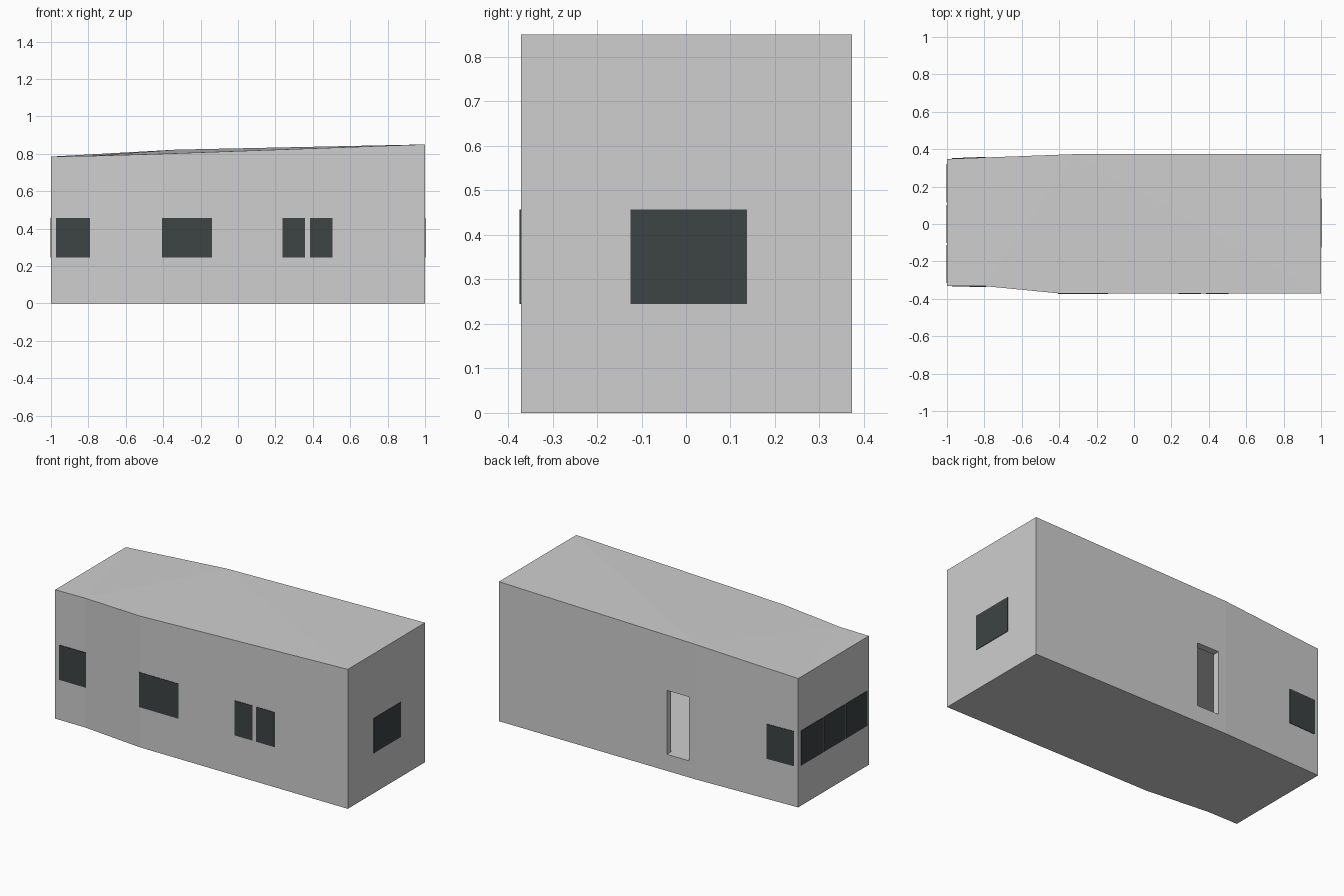
import bpy, bmesh

if "Cube" in bpy.data.objects:
    bpy.data.objects.remove(bpy.data.objects["Cube"])


def material(name, rgb):
    m = bpy.data.materials.new(name)
    m.diffuse_color = (*rgb, 1)
    m.use_nodes = True
    m.node_tree.nodes["Principled BSDF"].inputs["Base Color"].default_value = m.diffuse_color
    return m


WALL = material("pale_grey", (0.62, 0.62, 0.62))
GLASS = material("dark_glass", (0.047, 0.057, 0.056))

# Footprint corners, counter-clockwise, as (x, y, wall height)
PLAN = [(-1, -.332, .785), (-.8, -.332, .788), (-.4, -.371, .80), (1, -.371, .85),
        (1, .373, .85), (-.33, .373, .822), (-1, .348, .785)]
ROOF = [(0, 1, 6), (1, 5, 6), (1, 2, 5), (2, 3, 5), (3, 4, 5)]


def make(name, verts, faces, mat):
    mesh = bpy.data.meshes.new(name)
    mesh.from_pydata(verts, [], faces)
    bm = bmesh.new()
    bm.from_mesh(mesh)
    bmesh.ops.recalc_face_normals(bm, faces=bm.faces)
    bm.to_mesh(mesh)
    bm.free()
    mesh.materials.append(mat)
    ob = bpy.data.objects.new(name, mesh)
    bpy.context.collection.objects.link(ob)
    return ob


def prism(name, bottom, top, caps, mat):
    n = len(bottom)
    faces = [(i, (i + 1) % n, (i + 1) % n + n, i + n) for i in range(n)]
    faces += [tuple(i + n for i in f) for f in caps] + [tuple(reversed(range(n)))]
    return make(name, bottom + top, faces, mat)


def box(name, lo, hi, mat):
    ring = [(lo[0], lo[1]), (hi[0], lo[1]), (hi[0], hi[1]), (lo[0], hi[1])]
    return prism(name, [(x, y, lo[2]) for x, y in ring],
                 [(x, y, hi[2]) for x, y in ring], [(0, 1, 2, 3)], mat)


def cut(target, cutter):
    cutter.hide_render = True
    mod = target.modifiers.new(cutter.name, 'BOOLEAN')
    mod.operation = 'DIFFERENCE'
    mod.solver = 'EXACT'
    mod.object = cutter
    bpy.context.view_layer.objects.active = target
    bpy.ops.object.modifier_apply(modifier=mod.name)
    bpy.data.objects.remove(cutter)


# Building shell with sloping roof
shell = prism("building_shell", [(x, y, 0) for x, y, z in PLAN], list(PLAN), ROOF, WALL)

# Hollow room and the doorway into it
inner = [(x * .96, y * .89) for x, y, z in PLAN]
cut(shell, prism("room_cutter", [(x, y, .10) for x, y in inner],
                 [(x, y, .56) for x, y in inner], [tuple(range(len(inner)))], WALL))
cut(shell, box("door_cutter", (-.281, .25, .101), (-.132, .45, .49), WALL))


# Wall depth at a given x, for the front (-1) and back (1) sides
def wall_y(x, side):
    pts = PLAN[:4] if side < 0 else PLAN[:3:-1]
    for a, b in zip(pts, pts[1:]):
        if a[0] <= x <= b[0]:
            return a[1] + (b[1] - a[1]) * (x - a[0]) / (b[0] - a[0])


def window(name, p, q, out, z0=.245, z1=.457):
    """Thin glass plate between plan points p and q, standing just proud of the wall."""
    e = .003
    ring = [(pt[0] + out[0] * s, pt[1] + out[1] * s)
            for pt, s in ((p, -e), (q, -e), (q, e), (p, e))]
    prism(name, [(x, y, z0) for x, y in ring], [(x, y, z1) for x, y in ring],
          [(0, 1, 2, 3)], GLASS)


# Front and back windows
for name, side, x0, x1 in [("front_window_left", -1, -.972, -.79),
                           ("front_window_middle", -1, -.407, -.14),
                           ("front_window_pair_a", -1, .238, .358),
                           ("front_window_pair_b", -1, .384, .506),
                           ("back_window", 1, -.974, -.794)]:
    window(name, (x0, wall_y(x0, side)), (x1, wall_y(x1, side)), (0, side))

# End windows: one on the right, three on the left
window("right_end_window", (1, -.125), (1, .137), (1, 0))
for i, (y0, y1) in enumerate([(-.315, -.112), (-.102, .102), (.115, .322)]):
    window(f"left_end_window_{i + 1}", (-1, y0), (-1, y1), (-1, 0))
